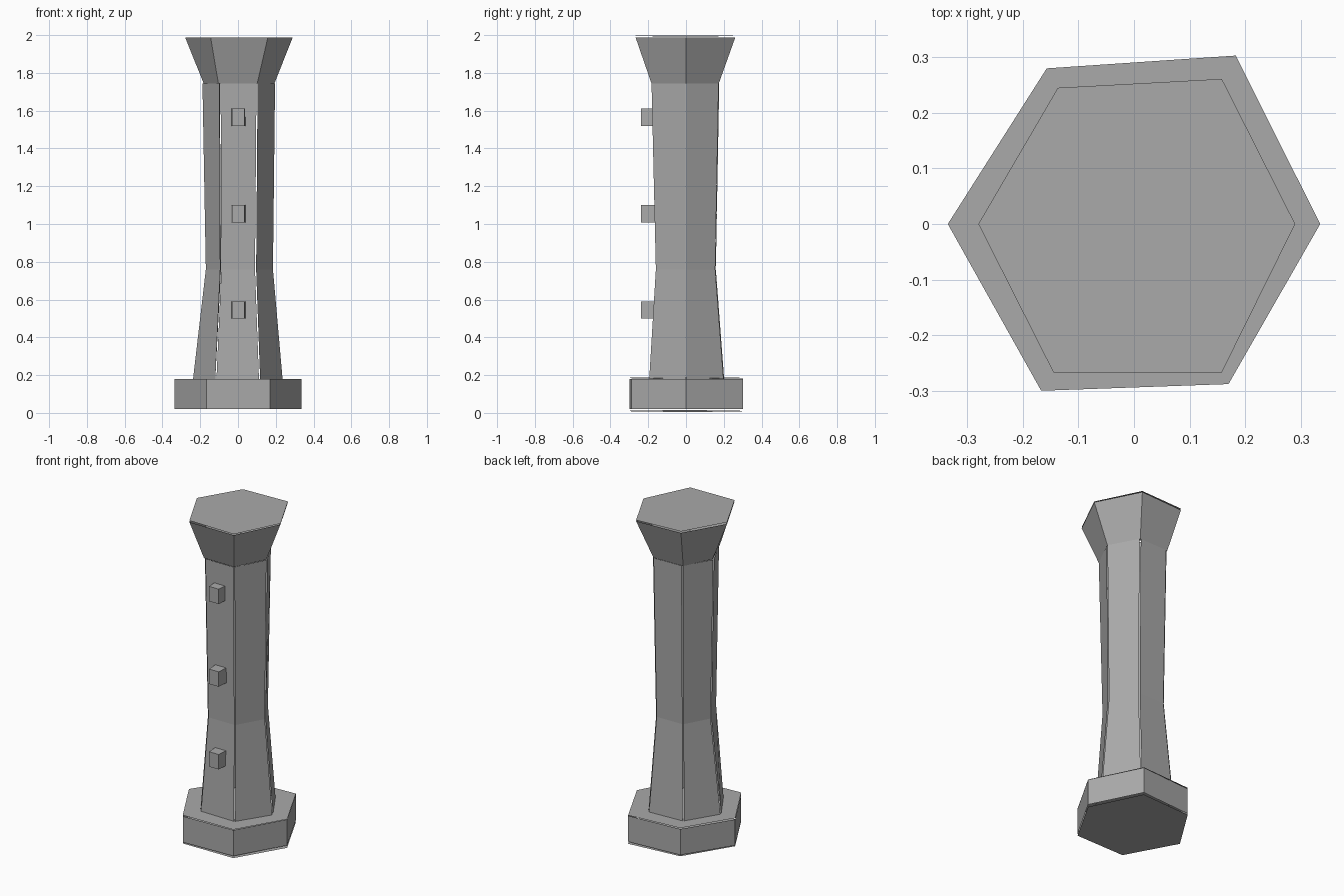
import bpy, bmesh
from mathutils import Vector

if "Cube" in bpy.data.objects:
    bpy.data.objects.remove(bpy.data.objects["Cube"])

stone = bpy.data.materials.new("grey stone")
stone.diffuse_color = (0.40, 0.40, 0.40, 1)
stone.use_nodes = True
stone.node_tree.nodes["Principled BSDF"].inputs["Base Color"].default_value = stone.diffuse_color


def make(name, faces):
    """Object from loose polygons given as corner lists."""
    bm = bmesh.new()
    for f in faces:
        bm.faces.new([bm.verts.new(p) for p in f])
    mesh = bpy.data.meshes.new(name)
    bm.to_mesh(mesh)
    bm.free()
    mesh.materials.append(stone)
    ob = bpy.data.objects.new(name, mesh)
    bpy.context.collection.objects.link(ob)
    return ob


def ring(corners, z):
    return [Vector((x, y, z)) for x, y in corners]


def panels(name, low, high, gap):
    """Six separate wall panels, with an open seam at each corner."""
    faces = []
    for i in range(6):
        j = (i + 1) % 6
        a, b, c, d = low[i], low[j], high[j], high[i]
        s, t = (b - a).normalized() * gap, (c - d).normalized() * gap
        faces.append([a + s, b - s, c - t, d + t])
    return make(name, faces)


def plate(name, corners, z, tilt=0.0, down=False):
    """Hexagonal lid, slightly tilted along x."""
    pts = [Vector((x, y, z + tilt * x)) for x, y in corners]
    return make(name, [pts[::-1] if down else pts])


# Corner outlines, counter-clockwise from the left corner
base = [(-.335, 0), (-.167, -.30), (.17, -.288), (.335, 0), (.183, .303), (-.157, .28)]
foot = [(-.24, 0), (-.118, -.198), (.115, -.198), (.238, 0), (.115, .202), (-.118, .195)]
waist = [(-.172, 0), (-.092, -.163), (.094, -.163), (.187, 0), (.094, .158), (-.088, .155)]
neck = [(-.19, 0), (-.096, -.186), (.102, -.186), (.198, 0), (.102, .176), (-.094, .172)]
collar = [(-.182, 0), (-.104, -.183), (.102, -.183), (.193, 0), (.10, .174), (-.10, .17)]
crown = [(-.28, 0), (-.145, -.267), (.158, -.267), (.29, 0), (.158, .261), (-.137, .245)]

# Plinth
panels("plinth_sides", ring(base, .02), ring(base, .18), 0)
plate("plinth_top", base, .185, -.01)
plate("plinth_bottom", base, .01, -.015, True)

# Shaft in two stages
panels("lower_shaft", ring(foot, .18), ring(waist, .76), .004)
panels("upper_shaft", ring(waist, .76), ring(neck, 1.745), .004)

# Flared capital
panels("capital_sides", ring(collar, 1.745), ring(crown, 1.988), 0)
plate("capital_top", crown, 1.996, -.01)

# Small blocks on the front, narrowing outward
for n, z in enumerate((.545, 1.055, 1.565)):
    bm = bmesh.new()
    bmesh.ops.create_cube(bm, size=1)
    for v in bm.verts:
        front = v.co.y < 0
        v.co = (.002 + v.co.x * (.066 if front else .076),
                -.238 if front else -.155, z + v.co.z * .092)
    mesh = bpy.data.meshes.new("front_block")
    bm.to_mesh(mesh)
    bm.free()
    mesh.materials.append(stone)
    bpy.context.collection.objects.link(bpy.data.objects.new(f"front_block_{n + 1}", mesh))
